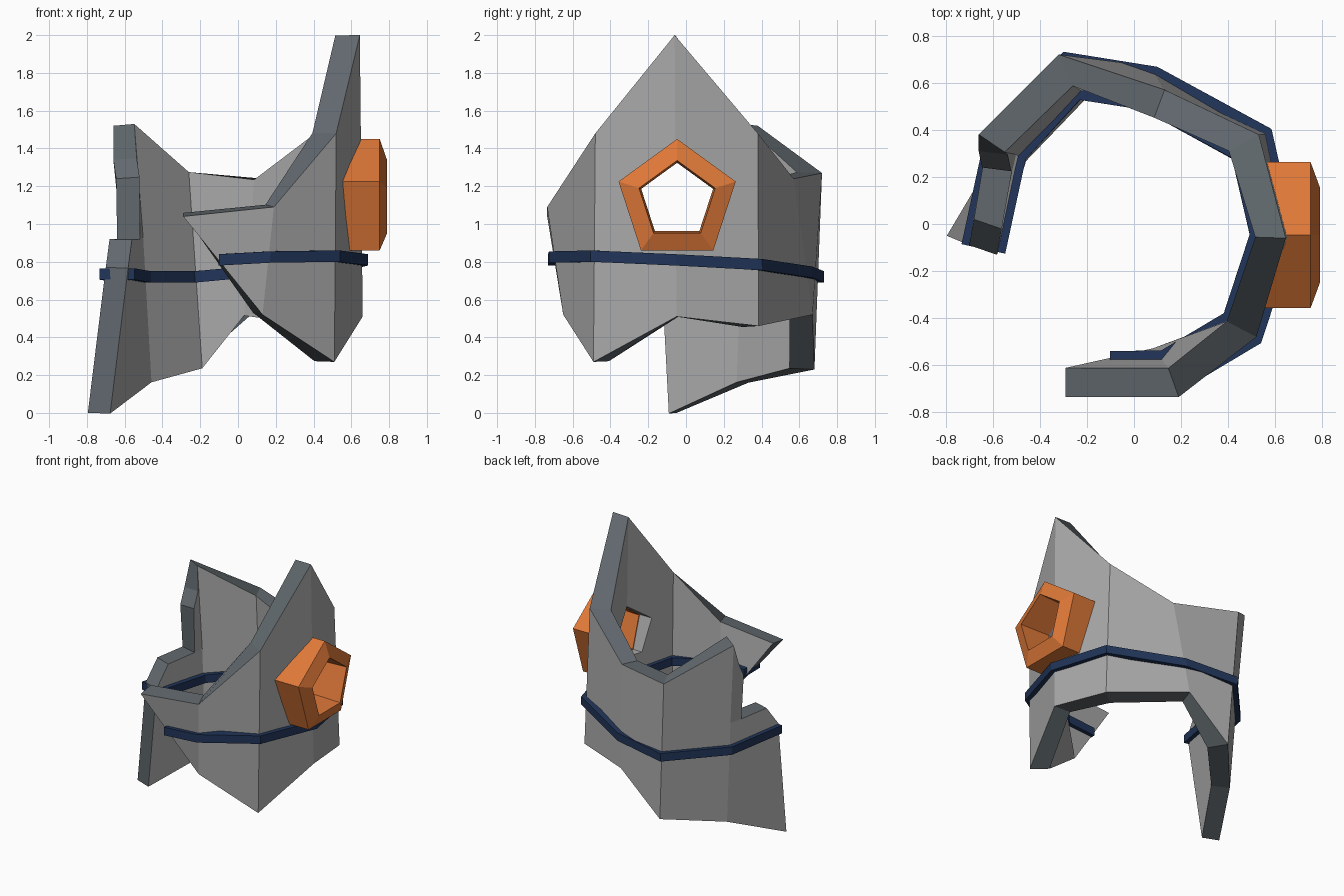
import bpy, bmesh, math

if "Cube" in bpy.data.objects:
    bpy.data.objects.remove(bpy.data.objects["Cube"])


def material(name, rgb):
    m = bpy.data.materials.new(name)
    m.diffuse_color = (*rgb, 1)
    m.use_nodes = True
    m.node_tree.nodes["Principled BSDF"].inputs["Base Color"].default_value = m.diffuse_color
    return m


grey = material("wall grey", (0.40, 0.40, 0.40))
slate = material("broken edge slate", (0.12, 0.14, 0.155))
orange = material("frame orange", (0.74, 0.19, 0.04))
navy = material("band navy", (0.015, 0.035, 0.10))


def make(name, verts, faces, *mats):
    me = bpy.data.meshes.new(name)
    me.from_pydata(verts, [], faces)
    for m in mats:
        me.materials.append(m)
    ob = bpy.data.objects.new(name, me)
    bpy.context.collection.objects.link(ob)
    return ob


def thicken(ob, thickness, offset, rim=0):
    s = ob.modifiers.new("thickness", 'SOLIDIFY')
    s.thickness, s.offset = thickness, offset
    s.use_even_offset = True
    s.material_offset_rim = rim


# Wall columns, counter-clockwise from the front: (outer bottom, outer top)
columns = [
    ((0.13, -0.65, 0.52), (0.19, -0.735, 1.09)),
    ((0.51, -0.49, 0.27), (0.52, -0.48, 1.48)),
    ((0.66, -0.05, 0.51), (0.645, -0.06, 2.0)),
    ((0.57, 0.385, 0.46), (0.53, 0.38, 1.48)),
    ((0.07, 0.67, 0.52), (0.13, 0.57, 1.24)),
    ((-0.26, 0.68, 0.23), (-0.32, 0.72, 1.27)),
    ((-0.57, 0.33, 0.16), (-0.66, 0.38, 1.52)),
]
verts = [p for col in columns for p in col]
faces = [(2 * i, 2 * i + 2, 2 * i + 3, 2 * i + 1) for i in range(5)]

# Pointed front shard
verts.append((-0.29, -0.735, 1.04))                   # 14
faces.append((14, 0, 1))
# Notched left end
verts += [(-0.617, 0.356, 0.92),                      # 15 on the last column
          (-0.66, 0.31, 1.34), (-0.645, 0.24, 1.24), (-0.64, 0.26, 0.92),
          (-0.68, 0.02, 0.92), (-0.70, -0.09, 0.77), (-0.795, -0.05, 0.0)]
faces += [(10, 12, 15, 13, 11), (12, 21, 20, 19, 18, 15), (15, 18, 17, 16, 13)]

wall = make("broken_wall", verts, faces, grey, slate)
thicken(wall, 0.125, -1, 1)


# Pentagon rings for the window
def pentagon(x, r):
    return [(x, -0.047 + r * math.sin(math.tau * k / 5),
             1.124 + r * math.cos(math.tau * k / 5)) for k in range(5)]


def loft(rings, closed):
    n = len(rings)
    vs = [p for ring in rings for p in ring]
    fs = [(5 * i + k, 5 * i + (k + 1) % 5,
           5 * ((i + 1) % n) + (k + 1) % 5, 5 * ((i + 1) % n) + k)
          for i in range(n if closed else n - 1) for k in range(5)]
    if not closed:
        fs += [tuple(range(5)), tuple(range(5 * n - 5, 5 * n))]
    return vs, fs


def fix_normals(ob):
    bm = bmesh.new()
    bm.from_mesh(ob.data)
    bmesh.ops.recalc_face_normals(bm, faces=bm.faces)
    bm.to_mesh(ob.data)
    bm.free()


# Window opening cut through the wall
cutter = make("window_cutter", *loft([pentagon(0.2, 0.208), pentagon(1.0, 0.208)], False), grey)
fix_normals(cutter)
cutter.hide_render = True
cutter.display_type = 'WIRE'
cutter.hide_set(True)
cut = wall.modifiers.new("window", 'BOOLEAN')
cut.operation, cut.solver, cut.object = 'DIFFERENCE', 'EXACT', cutter

# Window frame with a sloped front face
frame = make("window_frame", *loft([pentagon(0.555, 0.326), pentagon(0.75, 0.326),
                                    pentagon(0.79, 0.212), pentagon(0.555, 0.2)], True), orange)
fix_normals(frame)


# Band wrapped around both sides of the wall
def on_column(col, z):
    a, b = col
    t = (z - a[2]) / (b[2] - a[2])
    return tuple(a[i] + (b[i] - a[i]) * t for i in range(3))


heights = [0.825, 0.83, 0.81, 0.785, 0.745, 0.72, 0.72]
path = [(-0.10, -0.70, 0.81)]
path += [on_column(c, z) for c, z in zip(columns, heights)]
path.append((-0.703, -0.092, 0.735))
strip = [(x, y, z + d) for x, y, z in path for d in (-0.03, 0.03)]
band = make("wall_band", strip,
            [(2 * i, 2 * i + 2, 2 * i + 3, 2 * i + 1) for i in range(len(path) - 1)], navy)
thicken(band, 0.19, -0.68)
